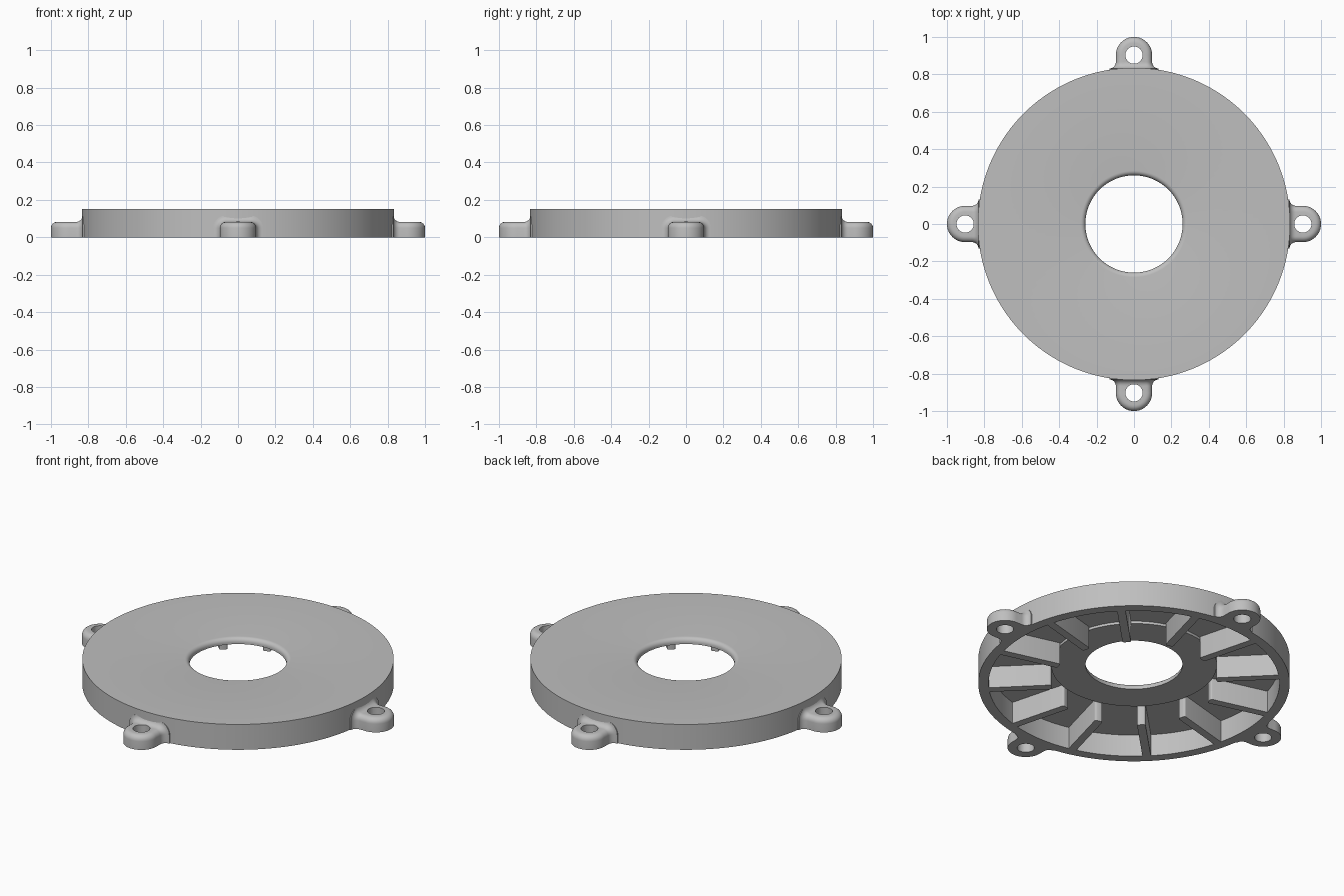
import bpy, bmesh
from math import pi, sin, cos, radians
from mathutils import Matrix

old = bpy.data.objects.get("Cube")
if old:
    bpy.data.objects.remove(old, do_unlink=True)

grey = bpy.data.materials.new("plain grey")
grey.use_nodes = True
GREY = (0.52, 0.52, 0.52, 1)
grey.diffuse_color = GREY
grey.node_tree.nodes["Principled BSDF"].inputs["Base Color"].default_value = GREY


def finish(mesh):
    """Smooth shading with sharp edges, one colour."""
    mesh.materials.clear()
    mesh.materials.append(grey)
    mesh.shade_smooth()
    mesh.set_sharp_from_angle(angle=radians(35))


def add_object(name, mesh, turn=0.0):
    ob = bpy.data.objects.new(name, mesh)
    ob.rotation_euler.z = turn
    bpy.context.collection.objects.link(ob)
    return ob


def to_mesh(bm, name):
    bmesh.ops.recalc_face_normals(bm, faces=bm.faces)
    mesh = bpy.data.meshes.new(name)
    bm.to_mesh(mesh)
    bm.free()
    return mesh


def skin(bm, rows, closed=False):
    """Bridge consecutive rows of points with quads."""
    grid = [[bm.verts.new(p) for p in row] for row in rows]
    for a, b in zip(grid, grid[1:] + grid[:1] if closed else grid[1:]):
        for j in range(len(a) - 1):
            bm.faces.new((a[j], a[j + 1], b[j + 1], b[j]))


# Cover: turned profile with rim, plate, thicker hub ring and rounded bore
RIM, INNER, HUB, BORE, TOP = 0.835, 0.78, 0.444, 0.26, 0.15
ROUND = 0.025
bore_edge = [(BORE + ROUND * (1 - sin(t)), TOP - ROUND * (1 - cos(t)))
             for t in (i * pi / 12 for i in range(7))]
profile = [(INNER, 0), (RIM, 0), (RIM, TOP)] + bore_edge + [
    (BORE, 0.115), (HUB, 0.115), (HUB, 0.13), (INNER, 0.13), (INNER, 0)]
SEG = 144
bm = bmesh.new()
skin(bm, [[(r * cos(a), r * sin(a), z) for r, z in profile]
          for a in (2 * pi * i / SEG for i in range(SEG))], closed=True)
bmesh.ops.remove_doubles(bm, verts=bm.verts, dist=1e-5)
cover = to_mesh(bm, "cover")
finish(cover)
add_object("cover", cover)

# Ribs: twelve radial walls under the plate, inner corners rounded
bm = bmesh.new()
R0, R1, RIB_H, RIB_W = HUB, INNER + 0.006, 0.133, 0.045
bmesh.ops.create_cube(bm, size=1, matrix=Matrix.Translation(((R0 + R1) / 2, 0, RIB_H / 2))
                      @ Matrix.Diagonal((R1 - R0, RIB_W, RIB_H, 1)))
corners = [e for e in bm.edges if all(v.co.x < R0 + 0.01 for v in e.verts)
           and abs(e.verts[0].co.y - e.verts[1].co.y) < 1e-4]
bmesh.ops.bevel(bm, geom=corners, offset=0.01, segments=3, profile=0.5, affect='EDGES')
rib = to_mesh(bm, "rib")
finish(rib)
for i in range(12):
    add_object(f"rib_{i + 1}", rib, radians(15 + 30 * i))

# Mounting lug: rounded section flaring into the rim, turned around its hole
CX, W, H, SOFT, FLARE = 0.903, 0.097, 0.082, 0.032, 0.035


def section(e):
    """Half cross-section (sideways, up), grown outward by e."""
    c = SOFT + e
    arc = [(W + e - c + c * sin(t), H + e - c + c * cos(t))
           for t in (i * pi / 12 for i in range(7))]
    return [(0, H + e)] + arc + [(W + e, 0), (0, 0)]


flare = [(0.797, FLARE)] + [
    (RIM - 0.004 + FLARE * (1 - cos(t)), FLARE * (1 - sin(t)))
    for t in (i * pi / 14 for i in range(8))]
side = [[(x, s, z) for s, z in section(e)] for x, e in flare]
TURN = 32
end = [[(CX + s * sin(a), s * cos(a), z) for s, z in section(0)]
       for a in (pi * i / TURN for i in range(TURN + 1))]
other = [[(x, -y, z) for x, y, z in row] for row in reversed(side)]
bm = bmesh.new()
skin(bm, side + end + other)
bmesh.ops.remove_doubles(bm, verts=bm.verts, dist=1e-5)
bmesh.ops.dissolve_degenerate(bm, edges=bm.edges, dist=1e-6)
bmesh.ops.holes_fill(bm, edges=[e for e in bm.edges if e.is_boundary], sides=0)
blank = add_object("lug_blank", to_mesh(bm, "lug_blank"))

# Screw hole through the lug
bm = bmesh.new()
bmesh.ops.create_cone(bm, cap_ends=True, segments=40, radius1=0.046, radius2=0.046,
                      depth=0.4, matrix=Matrix.Translation((CX, 0, 0.05)))
cutter = add_object("screw_hole_cutter", to_mesh(bm, "screw_hole_cutter"))
cutter.hide_render = True
cut = blank.modifiers.new("screw_hole", 'BOOLEAN')
cut.operation, cut.object, cut.solver = 'DIFFERENCE', cutter, 'EXACT'
bpy.context.view_layer.update()
lug = bpy.data.meshes.new_from_object(
    blank.evaluated_get(bpy.context.evaluated_depsgraph_get()))
lug.name = "lug"
for helper in (blank, cutter):
    bpy.data.objects.remove(helper, do_unlink=True)
finish(lug)
for i, place in enumerate(("left", "back", "right", "front")):
    add_object(f"{place}_lug", lug, i * pi / 2)
